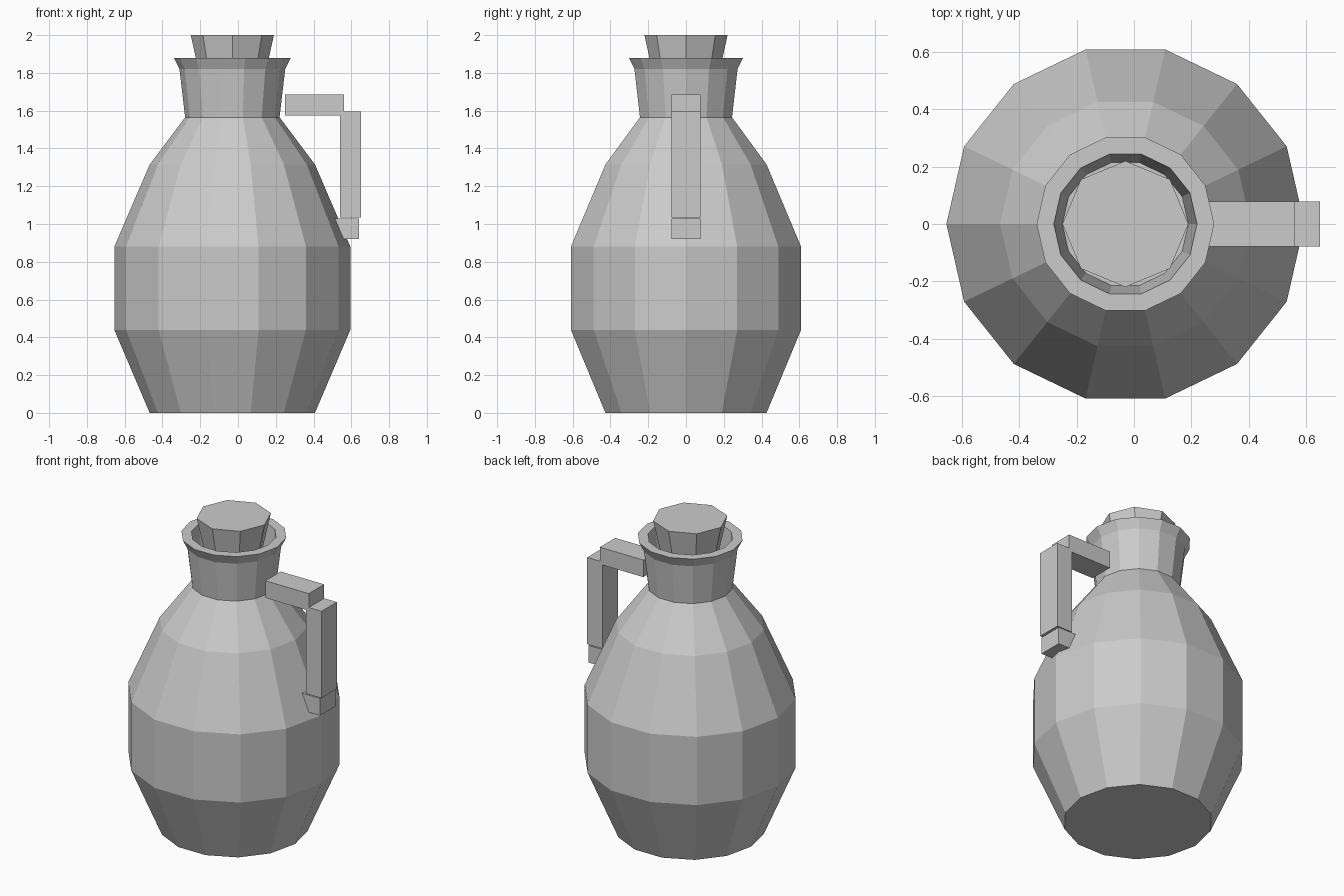
import bpy, bmesh, math

cube = bpy.data.objects.get("Cube")
if cube:
    bpy.data.objects.remove(cube, do_unlink=True)

AXIS_X = -0.03   # the jug's axis is offset to balance the handle

clay = bpy.data.materials.new("grey clay")
GREY = (0.6, 0.6, 0.6, 1)
clay.diffuse_color = GREY
clay.use_nodes = True
clay.node_tree.nodes["Principled BSDF"].inputs["Base Color"].default_value = GREY


def finish(name, bm):
    bmesh.ops.recalc_face_normals(bm, faces=bm.faces)
    mesh = bpy.data.meshes.new(name)
    bm.to_mesh(mesh)
    bm.free()
    mesh.materials.append(clay)
    obj = bpy.data.objects.new(name, mesh)
    bpy.context.collection.objects.link(obj)
    return obj


def turned(name, profile, sides):
    """Faceted solid turned from (radius, height) rings, capped at both ends."""
    bm = bmesh.new()
    rings = []
    for r, z in profile:
        angles = [math.tau * i / sides for i in range(sides)]
        rings.append([bm.verts.new((AXIS_X + r * math.cos(a), r * math.sin(a), z))
                      for a in angles])
    for low, high in zip(rings, rings[1:]):
        for i in range(sides):
            j = (i + 1) % sides
            bm.faces.new((low[i], low[j], high[j], high[i]))
    bm.faces.new(rings[0])
    bm.faces.new(rings[-1])
    return finish(name, bm)


def bar(name, x0, x1, z0, z1, half_width=0.078):
    """Square handle segment centred on y = 0."""
    bm = bmesh.new()
    bmesh.ops.create_cube(bm, size=1)
    for v in bm.verts:
        v.co = (x1 if v.co.x > 0 else x0,
                half_width if v.co.y > 0 else -half_width,
                z1 if v.co.z > 0 else z0)
    return finish(name, bm)


# Jug: belly, then the neck with flared lip and hollow mouth
turned("belly", [(0.4375, 0), (0.625, 0.44), (0.625, 0.88),
                 (0.4375, 1.315), (0.25, 1.565)], 14)
turned("neck", [(0.25, 1.565), (0.28, 1.82), (0.31, 1.88),
                (0.25, 1.88), (0.22, 1.6)], 14)

# Tapered eight-sided stopper
turned("stopper", [(0.165, 1.75), (0.22, 2.0)], 8)

# Handle
bar("handle_top", 0.25, 0.56, 1.575, 1.685)
bar("handle_grip", 0.54, 0.65, 1.035, 1.595)
bar("handle_foot", 0.45, 0.64, 0.92, 1.03)
